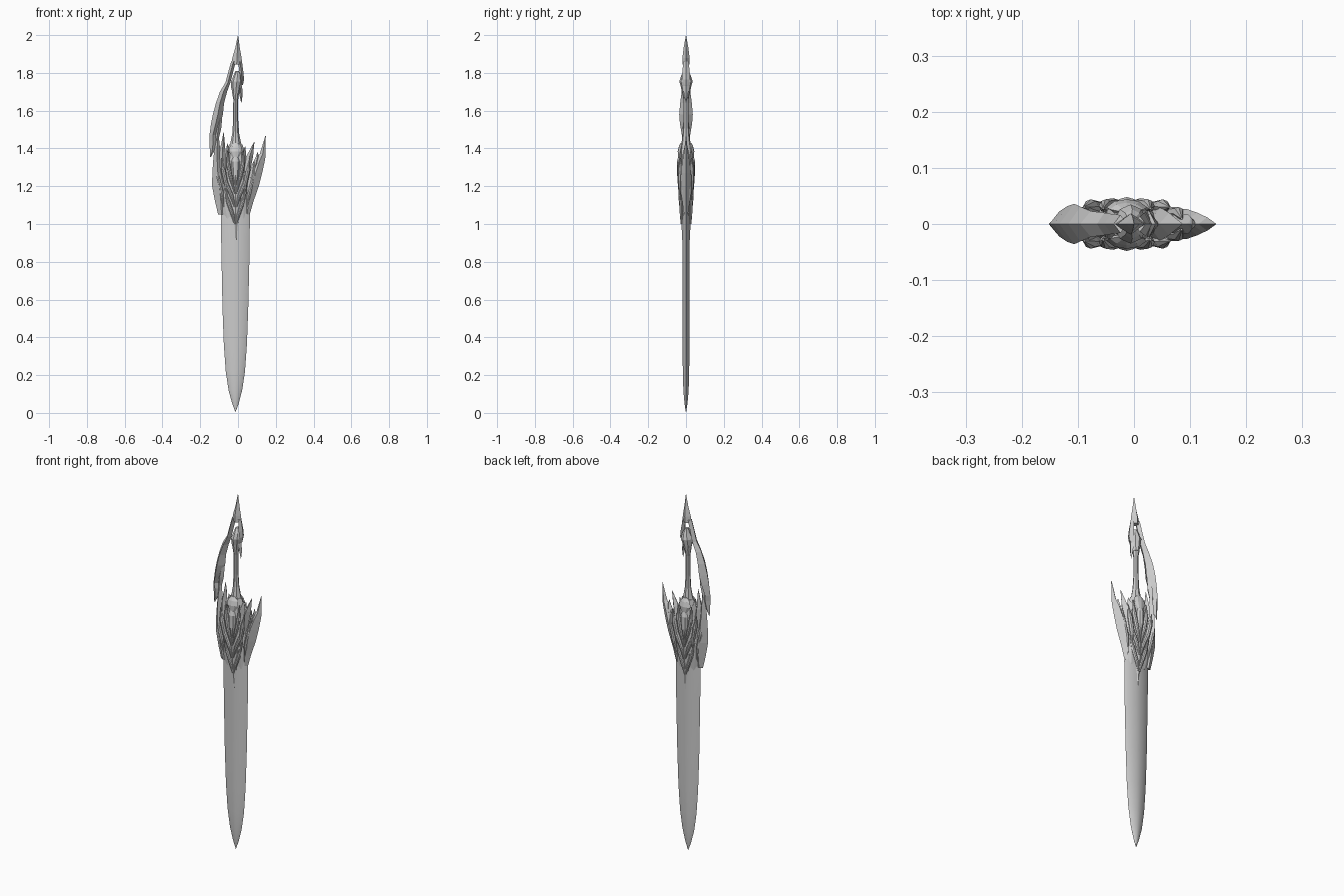
import bpy, bmesh

CX = -0.013                                    # sword axis
DIAMOND = [(0, 0), (0.5, 1)]                   # cross-section: (fraction across, height)
LENS = [(0, 0), (0.1, 0.45), (0.28, 0.8), (0.42, 1), (0.58, 1), (0.72, 0.8), (0.9, 0.45)]
BEVEL = [(0, 0), (0.2, 0.75), (0.5, 1), (0.8, 0.75)]


def loft(name, rows, section=DIAMOND, smooth=False, mirror=False):
    """Skin rows of (z, x_left, x_right, half_depth[, y_centre]) with a symmetric section."""
    front = section + [(1, 0)]
    ring = [(f, -h) for f, h in front] + [(f, h) for f, h in reversed(front[1:-1])]
    n = len(ring)
    bm = bmesh.new()
    for side in ((1, -1) if mirror else (1,)):
        loops = []
        for z, xl, xr, t, *y in rows:
            yc = y[0] if y else 0
            loops.append([bm.verts.new((xl + f * (xr - xl), side * (h * t - yc), z)) for f, h in ring])
        for a, b in zip(loops, loops[1:]):
            for i in range(n):
                j = (i + 1) % n
                bm.faces.new((a[i], a[j], b[j], b[i]))
        bm.faces.new(loops[0])
        bm.faces.new(loops[-1])
    bmesh.ops.remove_doubles(bm, verts=bm.verts, dist=0.0004)
    bmesh.ops.recalc_face_normals(bm, faces=bm.faces)
    me = bpy.data.meshes.new(name)
    bm.to_mesh(me)
    bm.free()
    ob = bpy.data.objects.new(name, me)
    bpy.context.collection.objects.link(ob)
    if smooth:
        bpy.ops.object.select_all(action='DESELECT')
        ob.select_set(True)
        bpy.context.view_layer.objects.active = ob
        bpy.ops.object.shade_smooth_by_angle(angle=0.6)
    return ob


def shard(name, rows):
    """Overlay plate on both faces of the guard."""
    return loft(name, rows, BEVEL, mirror=True)


# Blade
loft("blade", [(0.005, -0.014, -0.013, 0.001), (0.05, -0.031, 0.004, 0.008),
               (0.12, -0.050, 0.022, 0.014), (0.22, -0.065, 0.037, 0.017),
               (0.36, -0.075, 0.047, 0.018), (0.55, -0.082, 0.054, 0.018),
               (0.80, -0.087, 0.060, 0.018), (1.04, -0.091, 0.063, 0.019),
               (1.12, -0.085, 0.060, 0.019)], LENS, smooth=True)

# Collar tongue running down the blade
loft("blade_collar", [(0.915, -0.022, 0.004, 0.020), (0.96, -0.026, 0.006, 0.022),
                      (1.03, -0.038, 0.012, 0.026), (1.12, -0.055, 0.030, 0.034),
                      (1.20, -0.06, 0.035, 0.036)], BEVEL)

# Guard core
loft("guard_core", [(1.03, -0.085, 0.058, 0.018), (1.10, -0.105, 0.065, 0.026),
                    (1.20, -0.098, 0.062, 0.034), (1.30, -0.075, 0.048, 0.037),
                    (1.38, -0.058, 0.036, 0.033), (1.42, -0.048, 0.024, 0.026)], BEVEL)

# Outer wings
loft("right_wing", [(1.05, 0.035, 0.062, 0.010), (1.12, 0.030, 0.082, 0.020),
                    (1.20, 0.035, 0.110, 0.027), (1.27, 0.058, 0.128, 0.027),
                    (1.33, 0.085, 0.141, 0.020), (1.355, 0.102, 0.145, 0.015),
                    (1.37, 0.115, 0.146, 0.012), (1.465, 0.144, 0.147, 0.001)])
loft("right_wing_barb", [(1.24, 0.05, 0.08, 0.016), (1.32, 0.076, 0.115, 0.018),
                         (1.355, 0.094, 0.112, 0.010), (1.38, 0.102, 0.104, 0.001)])
loft("left_wing", [(1.05, -0.105, -0.07, 0.010), (1.12, -0.122, -0.06, 0.022),
                   (1.20, -0.137, -0.06, 0.030), (1.27, -0.136, -0.078, 0.030),
                   (1.34, -0.131, -0.090, 0.026), (1.41, -0.124, -0.096, 0.018),
                   (1.50, -0.107, -0.105, 0.001)])

# Inner horns
loft("right_horn", [(1.20, 0.005, 0.05, 0.026), (1.30, 0.025, 0.068, 0.030),
                    (1.36, 0.045, 0.080, 0.020), (1.435, 0.085, 0.087, 0.001)])
loft("left_horn", [(1.20, -0.09, -0.03, 0.026), (1.30, -0.105, -0.05, 0.032),
                   (1.38, -0.100, -0.066, 0.024), (1.43, -0.088, -0.070, 0.014),
                   (1.485, -0.077, -0.075, 0.001)])
loft("top_spike_left", [(1.33, -0.07, -0.03, 0.026), (1.38, -0.064, -0.038, 0.02),
                        (1.425, -0.058, -0.056, 0.001)])
loft("top_spike_right", [(1.33, 0.005, 0.045, 0.026), (1.37, 0.015, 0.043, 0.02),
                         (1.41, 0.037, 0.039, 0.001)])

# Central gem and its frame, on both faces
shard("gem", [(1.20, CX - .002, CX + .002, .003, .036), (1.26, CX - .018, CX + .018, .014, .033),
              (1.33, CX - .022, CX + .022, .014, .034), (1.37, CX - .008, CX + .008, .006, .032)])
shard("brow", [(1.34, CX - .010, CX + .010, .006, .034), (1.385, CX - .036, CX + .036, .014, .030),
               (1.41, CX - .030, CX + .030, .012, .026), (1.43, CX - .010, CX + .010, .006, .022)])

# Overlapping feather plates, left and right of the axis on both faces
for s, tag in ((1, "right"), (-1, "left")):
    def strip(name, rows):
        shard(f"{tag}_{name}", [(z, min(CX + s * a, CX + s * b), max(CX + s * a, CX + s * b), t, y)
                                for z, a, b, t, y in rows])
    strip("gem_frame", [(1.16, .000, .006, .004, .035), (1.24, .014, .034, .012, .034),
                        (1.31, .026, .050, .012, .032), (1.39, .040, .044, .002, .028)])
    strip("chevron_upper", [(1.09, .000, .008, .004, .031), (1.15, .010, .032, .010, .031),
                            (1.21, .034, .060, .012, .028), (1.29, .070, .073, .002, .026)])
    strip("chevron_lower", [(1.00, .000, .008, .004, .024), (1.05, .006, .026, .008, .025),
                            (1.11, .024, .048, .010, .024), (1.19, .058, .062, .002, .025)])
    strip("side_feather", [(1.09, .060, .066, .003, .013), (1.17, .062, .088, .012, .018),
                           (1.25, .082, .104, .011, .019), (1.33, .096, .100, .002, .010)])
    strip("cross_feather", [(1.14, .044, .052, .003, .022), (1.20, .036, .060, .012, .028),
                            (1.28, .050, .078, .013, .031), (1.35, .074, .077, .002, .030)])

# Grip
loft("grip", [(1.39, -0.052, 0.026, 0.028), (1.43, -0.040, 0.016, 0.024),
              (1.48, -0.030, 0.006, 0.017), (1.55, -0.026, 0.001, 0.014),
              (1.66, -0.025, 0.001, 0.014), (1.70, -0.032, 0.006, 0.020),
              (1.73, -0.030, 0.012, 0.026)], BEVEL)

# Pommel block with its small teeth
loft("pommel_block", [(1.69, -0.028, 0.008, 0.020), (1.72, -0.036, 0.016, 0.026),
                      (1.755, -0.038, 0.026, 0.035), (1.785, -0.024, 0.018, 0.026),
                      (1.81, -0.014, 0.004, 0.012)], BEVEL)
loft("pommel_tooth", [(1.642, 0.017, 0.019, 0.001), (1.68, 0.008, 0.024, 0.010),
                      (1.73, 0.000, 0.022, 0.016)])

# Pommel spike, split around a small opening
loft("pommel_spike", [(1.845, -0.036, 0.022, 0.018), (1.88, -0.030, 0.019, 0.019),
                      (1.93, -0.015, 0.010, 0.013), (2.0, -0.0005, 0.0005, 0.0005)])
loft("pommel_right_prong", [(1.735, 0.020, 0.026, 0.006), (1.765, 0.010, 0.032, 0.022),
                            (1.80, 0.008, 0.029, 0.020), (1.86, 0.000, 0.021, 0.014)])

# Curved hand guard sweeping down on the left
loft("hand_guard", [(1.355, -0.147, -0.143, 0.002), (1.39, -0.149, -0.124, 0.010),
                    (1.44, -0.152, -0.110, 0.018), (1.47, -0.151, -0.116, 0.022),
                    (1.53, -0.143, -0.094, 0.032), (1.58, -0.133, -0.080, 0.036),
                    (1.64, -0.117, -0.074, 0.031), (1.70, -0.096, -0.058, 0.023),
                    (1.75, -0.066, -0.040, 0.020), (1.80, -0.053, -0.027, 0.018),
                    (1.86, -0.036, -0.012, 0.016)])
loft("hand_guard_barb", [(1.41, -0.119, -0.117, 0.001), (1.46, -0.122, -0.100, 0.012),
                         (1.51, -0.118, -0.088, 0.018), (1.57, -0.10, -0.083, 0.010)])
